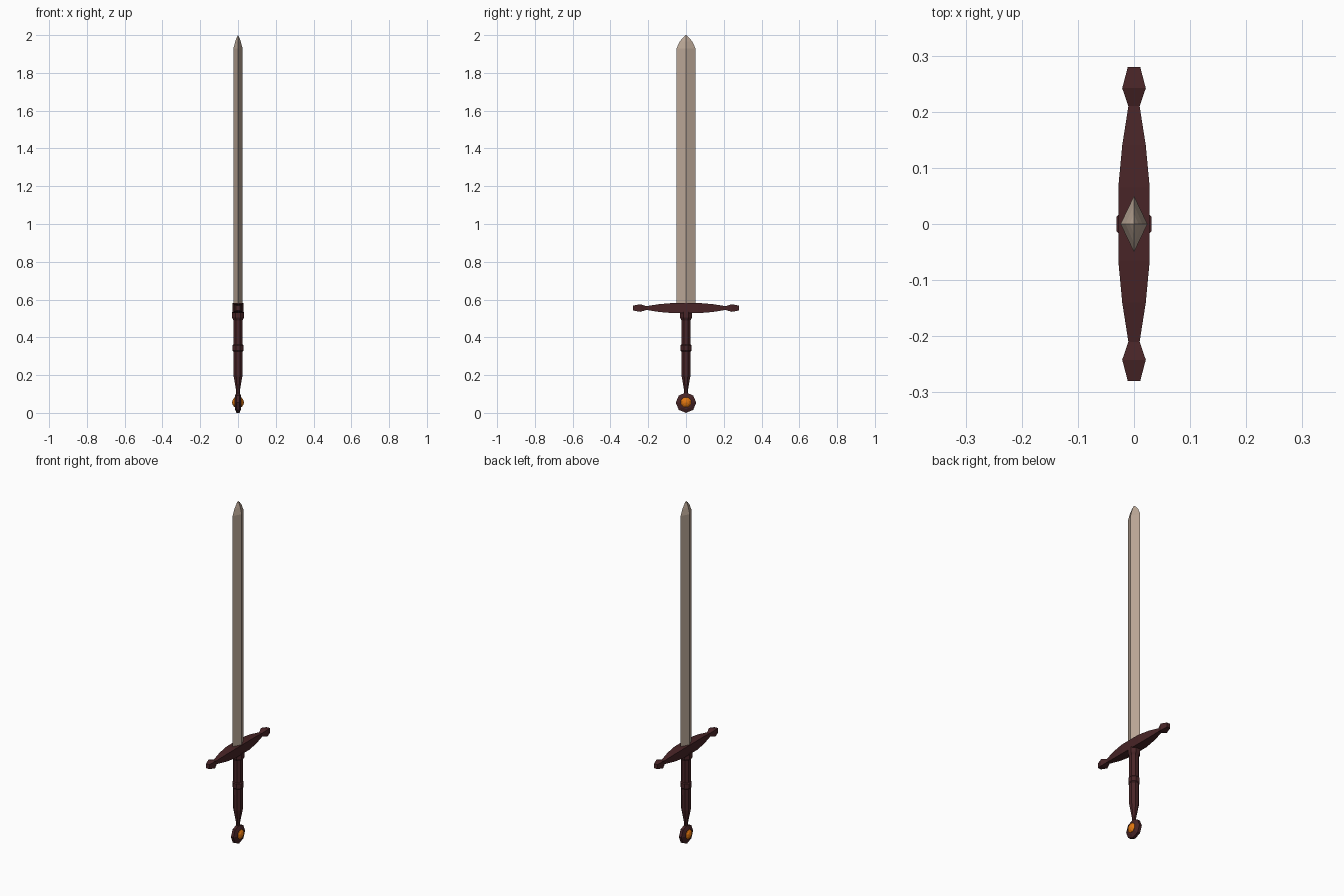
import bpy, bmesh
from math import cos, sin, pi
from mathutils import Vector

if "Cube" in bpy.data.objects:
    bpy.data.objects.remove(bpy.data.objects["Cube"])


def material(name, rgb):
    m = bpy.data.materials.new(name)
    m.diffuse_color = (*rgb, 1)
    m.use_nodes = True
    m.node_tree.nodes["Principled BSDF"].inputs["Base Color"].default_value = m.diffuse_color
    return m


steel = material("warm_steel", (0.50, 0.39, 0.31))
dark = material("dark_red", (0.065, 0.018, 0.02))
amber = material("amber", (0.75, 0.18, 0.005))


def loft(name, rings, mat):
    """Skin a list of equal-length point rings and cap both ends."""
    bm = bmesh.new()
    loops = [[bm.verts.new(p) for p in ring] for ring in rings]
    n = len(loops[0])
    for a, b in zip(loops, loops[1:]):
        for i in range(n):
            j = (i + 1) % n
            bm.faces.new((a[i], a[j], b[j], b[i]))
    bm.faces.new(loops[0][::-1])
    bm.faces.new(loops[-1])
    bmesh.ops.remove_doubles(bm, verts=bm.verts, dist=1e-5)
    bmesh.ops.recalc_face_normals(bm, faces=bm.faces)
    mesh = bpy.data.meshes.new(name)
    bm.to_mesh(mesh)
    bm.free()
    mesh.materials.append(mat)
    ob = bpy.data.objects.new(name, mesh)
    bpy.context.collection.objects.link(ob)
    return ob


def ellipse(n, rx, ry, turn=0.0):
    return [(rx * cos(2 * pi * i / n + turn), ry * sin(2 * pi * i / n + turn))
            for i in range(n)]


# Blade: diamond section (half thickness, half width) ending in a curved point
blade = [(0.56, 0.024, 0.05), (1.93, 0.024, 0.05), (1.965, 0.015, 0.034),
         (1.985, 0.008, 0.018), (2.0, 0.0005, 0.001)]
loft("blade", [[(x, y, z) for x, y in ellipse(4, tx, ty)] for z, tx, ty in blade], steel)

# Crossguard: rectangular section (y, half depth, half height), mirrored in y
half = [(0.065, 0.028, 0.027), (0.14, 0.021, 0.021), (0.21, 0.010, 0.010),
        (0.242, 0.021, 0.020), (0.28, 0.011, 0.013)]
guard = [(-y, d, h) for y, d, h in reversed(half)] + half
loft("crossguard", [[(d, y, 0.555 + h), (-d, y, 0.555 + h),
                     (-d, y, 0.555 - h), (d, y, 0.555 - h)] for y, d, h in guard], dark)

# Grip: eight-sided, with a waist ring and a collar under the guard
grip = [(0.09, 0.010), (0.12, 0.011), (0.20, 0.026), (0.325, 0.027), (0.33, 0.031),
        (0.358, 0.031), (0.363, 0.026), (0.49, 0.026), (0.505, 0.034), (0.535, 0.034)]
loft("grip", [[(x, y, z) for x, y in ellipse(8, r, r, pi / 8)] for z, r in grip], dark)

# Pommel: eight-sided disc facing x, thinning toward the rim
POMMEL_Z = 0.056


def disc_rings(profile, n, turn=0.0):
    return [[(x, u, POMMEL_Z + v) for u, v in ellipse(n, r, r, turn)] for x, r in profile]


loft("pommel", disc_rings([(-0.017, 0.034), (-0.008, 0.054), (0.008, 0.054),
                           (0.017, 0.034)], 8), dark)

# Gems: a faceted dome on each side of the pommel
for side, label in ((1, "right"), (-1, "left")):
    dome = [(0.012, 0.029), (0.019, 0.028), (0.027, 0.017), (0.031, 0.004)]
    loft("gem_" + label, disc_rings([(side * x, r) for x, r in dome], 8, pi / 8), amber)

# Rest the pommel on the ground
bpy.context.view_layer.update()
low = min((o.matrix_world @ v.co).z for o in bpy.data.objects for v in o.data.vertices)
for v in bpy.data.objects["pommel"].data.vertices:
    v.co -= Vector((0, 0, low))
